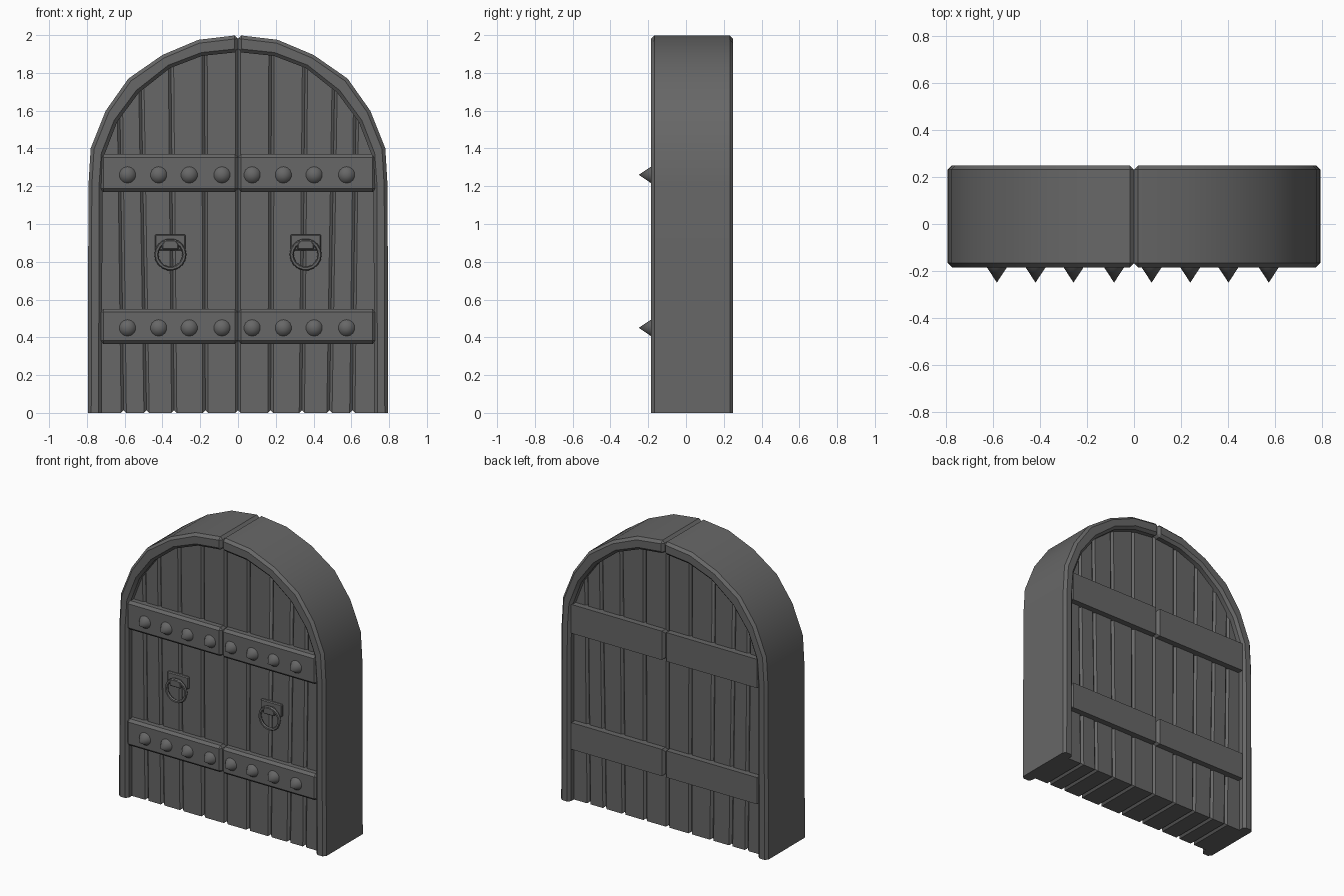
import bpy, bmesh, math
from mathutils import Matrix

if "Cube" in bpy.data.objects:
    bpy.data.objects.remove(bpy.data.objects["Cube"])

FRONT, BACK = -0.185, 0.25

# Dark iron-grey finish shared by all parts
dark = bpy.data.materials.new("dark_grey")
dark.diffuse_color = (0.135, 0.135, 0.135, 1)
dark.use_nodes = True
dark.node_tree.nodes["Principled BSDF"].inputs["Base Color"].default_value = dark.diffuse_color


def finish(name, bm, mirror=True):
    bmesh.ops.recalc_face_normals(bm, faces=bm.faces[:])
    me = bpy.data.meshes.new(name)
    bm.to_mesh(me)
    bm.free()
    me.materials.append(dark)
    me.shade_smooth()
    me.set_sharp_from_angle(angle=math.radians(30))
    ob = bpy.data.objects.new(name, me)
    bpy.context.collection.objects.link(ob)
    if mirror:
        mod = ob.modifiers.new("Mirror", 'MIRROR')
        mod.use_mirror_merge = False
    return ob


def prism(name, outline, y0, y1, chamfer, keep_sharp=None):
    """Extrude an XZ outline along y, chamfer its sharp edges, mirror it."""
    bm = bmesh.new()
    face = bm.faces.new([bm.verts.new((x, y0, z)) for x, z in outline])
    ext = bmesh.ops.extrude_face_region(bm, geom=[face], use_keep_orig=True)
    verts = [v for v in ext["geom"] if isinstance(v, bmesh.types.BMVert)]
    bmesh.ops.translate(bm, verts=verts, vec=(0, y1 - y0, 0))
    bmesh.ops.recalc_face_normals(bm, faces=bm.faces[:])
    edges = [e for e in bm.edges if e.calc_face_angle(0) > math.radians(40)
             and not (keep_sharp and keep_sharp(e.verts[0].co, e.verts[1].co))]
    bmesh.ops.bevel(bm, geom=edges, offset=chamfer, offset_type='OFFSET',
                    segments=1, profile=0.5, affect='EDGES')
    return finish(name, bm)


def foot_edge(a, b):
    return max(a.z, b.z) < 1e-5


def foot_edge_across(a, b):
    return foot_edge(a, b) and abs(a.y - b.y) < 1e-5


def back_edge_across(a, b):
    return min(a.y, b.y) > 0.1 and abs(a.z - b.z) < 1e-5


# Arched frame, one half mirrored
outer = [(0.795, 0), (0.792, 1.2), (0.78, 1.4), (0.70, 1.6), (0.58, 1.77),
         (0.40, 1.895), (0.21, 1.975), (0, 2.0)]
inner = [(0.72, 0), (0.718, 1.2), (0.706, 1.37), (0.64, 1.54), (0.525, 1.695),
         (0.36, 1.825), (0.19, 1.89), (0, 1.91)]
prism("arch_frame", outer + inner[::-1], FRONT, BACK, 0.018, foot_edge)

# Planks, slightly tilted, with their tops tucked into the frame
middle = [((a[0] + b[0]) / 2, (a[1] + b[1]) / 2) for a, b in zip(outer, inner)]


def arch_height(x):
    for (xa, za), (xb, zb) in zip(middle[1:], middle[2:]):
        if xb <= x <= xa:
            return za + (zb - za) * (xa - x) / (xa - xb)
    return middle[1][1]


low = [0, 0.173, 0.338, 0.484, 0.605, 0.74]
high = [0, 0.177, 0.355, 0.512, 0.625, 0.74]
for i in range(5):
    a, b = high[i], high[i + 1]
    prism(f"plank_{i + 1}", [(low[i], 0), (low[i + 1], 0), (b, arch_height(b)),
                             (a, arch_height(a))], -0.135, 0.2, 0.014, foot_edge_across)

# Iron cross straps running through the door
for name, z0, z1 in (("lower_strap", 0.365, 0.55), ("upper_strap", 1.17, 1.37)):
    prism(name, [(0, z0), (0.73, z0), (0.73, z1), (0, z1)], FRONT, BACK - 0.01,
          0.017, back_edge_across)

# Pointed studs
for row, z in (("lower", 0.45), ("upper", 1.26)):
    for i, x in enumerate((-0.585, -0.42, -0.258, -0.085, 0.075, 0.24, 0.403, 0.575)):
        bm = bmesh.new()
        place = Matrix.Translation((x, -0.215, z)) @ Matrix.Rotation(math.pi / 2, 4, 'X')
        bmesh.ops.create_cone(bm, cap_ends=True, segments=14, radius1=0.047,
                              radius2=0, depth=0.07, matrix=place)
        finish(f"{row}_stud_{i + 1}", bm, False)

# Handle plate and staple
prism("handle_plate", [(0.277, 0.86), (0.44, 0.86), (0.44, 0.945), (0.277, 0.945)],
      -0.15, -0.12, 0.006)
prism("handle_staple", [(0.315, 0.865), (0.402, 0.865), (0.402, 0.895),
                        (0.385, 0.915), (0.332, 0.915), (0.315, 0.895)],
      -0.178, -0.13, 0.005)

# Pull ring
bm = bmesh.new()
rings, sides = 18, 6
grid = []
for i in range(rings):
    a = 2 * math.pi * i / rings
    loop = []
    for j in range(sides):
        b = 2 * math.pi * j / sides
        r = 0.074 + 0.011 * math.cos(b)
        loop.append(bm.verts.new((0.358 + r * math.cos(a), -0.165 + 0.011 * math.sin(b),
                                  0.838 + r * math.sin(a))))
    grid.append(loop)
for i in range(rings):
    for j in range(sides):
        n, m = (i + 1) % rings, (j + 1) % sides
        bm.faces.new((grid[i][j], grid[n][j], grid[n][m], grid[i][m]))
finish("pull_ring", bm)
